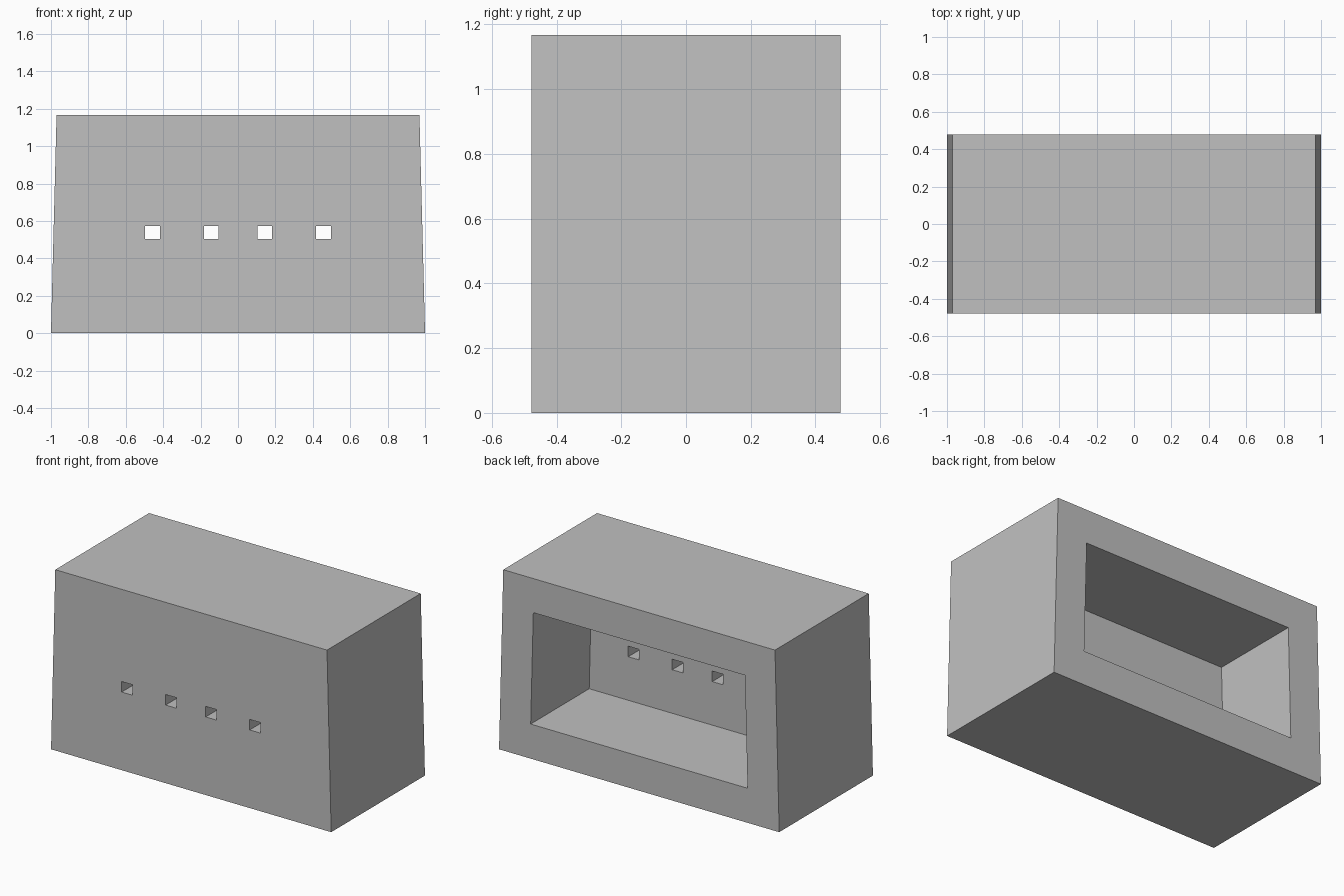
import bpy
import bmesh

cube = bpy.data.objects.get("Cube")
if cube:
    bpy.data.objects.remove(cube, do_unlink=True)

HEIGHT, HALF_DEPTH = 1.167, 0.478
SLOPE = 0.03 / HEIGHT          # inward lean of the sides
WALL = 0.22                    # frame around the cavity
CAVITY_FRONT = -0.119          # inner face of the thick front wall

grey = bpy.data.materials.new("plain_grey")
grey.use_nodes = True
colour = (0.53, 0.53, 0.53, 1)
grey.diffuse_color = colour
grey.node_tree.nodes["Principled BSDF"].inputs["Base Color"].default_value = colour


def block(name, centre_x, half_bottom, half_top, z0, z1, y0, y1):
    """Trapezoid profile in xz, extruded along y."""
    bm = bmesh.new()
    profile = [(-half_bottom, z0), (half_bottom, z0), (half_top, z1), (-half_top, z1)]
    face = bm.faces.new([bm.verts.new((centre_x + x, y0, z)) for x, z in profile])
    moved = bmesh.ops.extrude_face_region(bm, geom=[face])["geom"]
    bmesh.ops.translate(bm, vec=(0, y1 - y0, 0),
                        verts=[g for g in moved if isinstance(g, bmesh.types.BMVert)])
    bmesh.ops.recalc_face_normals(bm, faces=bm.faces)
    mesh = bpy.data.meshes.new(name)
    bm.to_mesh(mesh)
    bm.free()
    mesh.materials.append(grey)
    obj = bpy.data.objects.new(name, mesh)
    bpy.context.collection.objects.link(obj)
    return obj


def cut(target, cutter):
    """Subtract the cutter, then remove it."""
    cutter.hide_render = True
    mod = target.modifiers.new(cutter.name, "BOOLEAN")
    mod.operation = "DIFFERENCE"
    mod.solver = "EXACT"
    mod.object = cutter
    bpy.context.view_layer.objects.active = target
    bpy.ops.object.modifier_apply(modifier=mod.name)
    bpy.data.objects.remove(cutter, do_unlink=True)


# Solid housing with slightly leaning sides
housing = block("housing", 0, 1, 1 - SLOPE * HEIGHT, 0, HEIGHT, -HALF_DEPTH, HALF_DEPTH)

# Open cavity in the back, parallel to the outer sides
low, high = WALL + 0.003, HEIGHT - WALL
cut(housing, block("cavity_cutter", 0, 1 - SLOPE * low - WALL, 1 - SLOPE * high - WALL,
                   low, high, CAVITY_FRONT, HALF_DEPTH + 0.1))

# Four small openings through the front wall
for x in (-0.457, -0.143, 0.143, 0.457):
    cut(housing, block("slot_cutter", x, 0.039, 0.039, 0.504, 0.572,
                       -HALF_DEPTH - 0.1, CAVITY_FRONT + 0.1))
